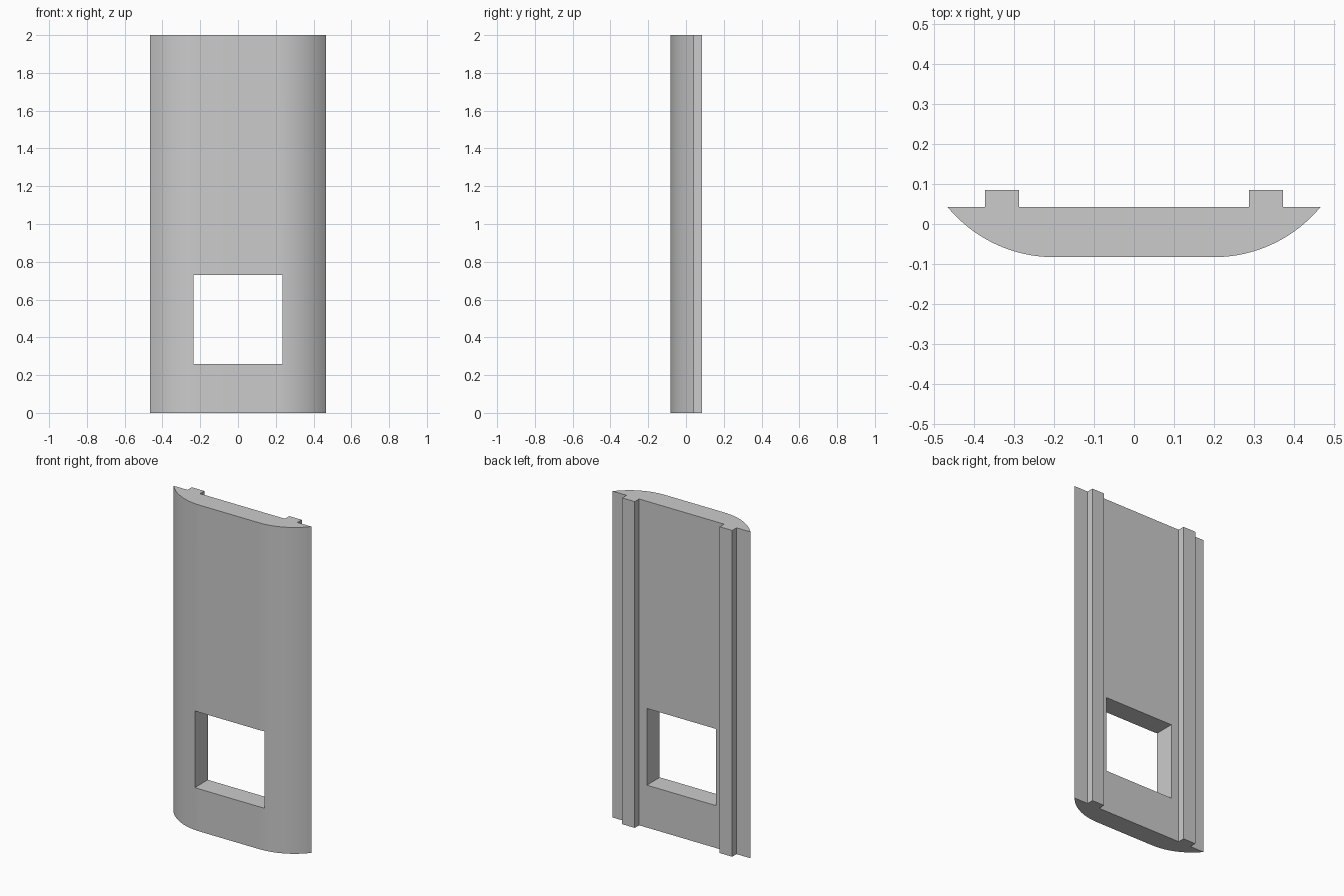
import bpy, bmesh, math

cube = bpy.data.objects.get("Cube")
if cube:
    bpy.data.objects.remove(cube, do_unlink=True)

HEIGHT, FRONT, BACK, RAIL_BACK = 2.0, -0.083, 0.043, 0.085
HALF_FLAT, HALF_WIDTH = 0.2, 0.467
ARC_STEPS = 16

grey = bpy.data.materials.new("plain grey")
grey.use_nodes = True
colour = (0.6, 0.6, 0.6, 1)
grey.diffuse_color = colour
grey.node_tree.nodes["Principled BSDF"].inputs["Base Color"].default_value = colour


def extrude_profile(name, points, bottom, top):
    """Extrude a counter-clockwise xy outline upwards into a solid."""
    bm = bmesh.new()
    base = bm.faces.new([bm.verts.new((x, y, bottom)) for x, y in points])
    result = bmesh.ops.extrude_face_region(bm, geom=[base])
    moved = [v for v in result["geom"] if isinstance(v, bmesh.types.BMVert)]
    bmesh.ops.translate(bm, verts=moved, vec=(0, 0, top - bottom))
    bmesh.ops.recalc_face_normals(bm, faces=bm.faces)
    mesh = bpy.data.meshes.new(name)
    bm.to_mesh(mesh)
    bm.free()
    mesh.materials.append(grey)
    obj = bpy.data.objects.new(name, mesh)
    bpy.context.collection.objects.link(obj)
    return obj


# Right half of the outline: rounded front edge, then the back with its rail
run, rise = HALF_WIDTH - HALF_FLAT, BACK - FRONT
radius = (run ** 2 + rise ** 2) / (2 * rise)
sweep = math.asin(run / radius)
half = []
for i in range(ARC_STEPS + 1):
    a = sweep * i / ARC_STEPS
    half.append((HALF_FLAT + radius * math.sin(a), FRONT + radius * (1 - math.cos(a))))
half += [(0.373, BACK), (0.373, RAIL_BACK), (0.288, RAIL_BACK), (0.288, BACK)]
outline = half + [(-x, y) for x, y in reversed(half)]
panel = extrude_profile("panel_with_rails", outline, 0, HEIGHT)

# Square window through the lower part
w = 0.235
cutter = extrude_profile("window_cutter", [(-w, -0.3), (w, -0.3), (w, 0.3), (-w, 0.3)], 0.26, 0.73)
cutter.hide_render = True
cut = panel.modifiers.new("window", "BOOLEAN")
cut.operation = "DIFFERENCE"
cut.solver = "EXACT"
cut.object = cutter

# Apply the cut, then drop the helper
bpy.ops.object.select_all(action="DESELECT")
panel.select_set(True)
bpy.context.view_layer.objects.active = panel
bpy.ops.object.modifier_apply(modifier=cut.name)
bpy.data.objects.remove(cutter, do_unlink=True)
bpy.ops.object.shade_smooth_by_angle(angle=math.radians(20))
